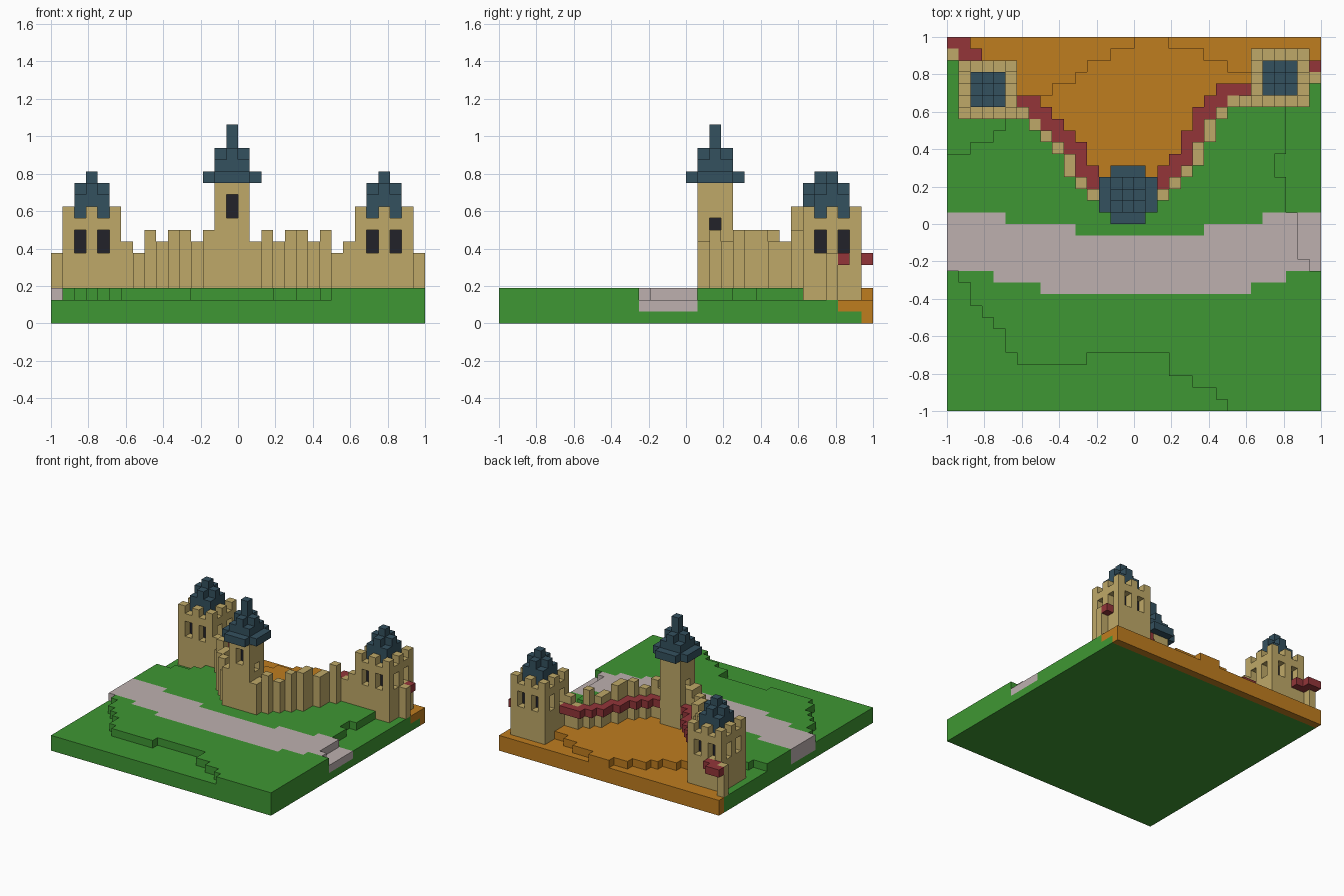
import bpy, bmesh

cube = bpy.data.objects.get("Cube")
if cube:
    bpy.data.objects.remove(cube, do_unlink=True)

U = 0.0625   # block size: the ground is 32 x 32 blocks
N = 32
cells = {}   # (i, j, k) -> part name


def linear(h):
    rgb = [int(h[n:n + 2], 16) / 255 for n in (0, 2, 4)]
    return [c / 12.92 if c <= 0.04045 else ((c + 0.055) / 1.055) ** 2.4 for c in rgb] + [1.0]


def material(name, h):
    m = bpy.data.materials.new(name)
    m.use_nodes = True
    m.diffuse_color = linear(h)
    bsdf = next(n for n in m.node_tree.nodes if n.type == 'BSDF_PRINCIPLED')
    bsdf.inputs["Base Color"].default_value = linear(h)
    bsdf.inputs["Roughness"].default_value = 0.9
    return m


def block(part, i, j, k, keep=False):
    """Fill a box of blocks; each range is (start, stop)."""
    for a in range(*i):
        for b in range(*j):
            for c in range(*k):
                if not (keep and (a, b, c) in cells):
                    cells[a, b, c] = part


def plus(part, i, j, k, r):
    """A square layer of blocks without its four corners."""
    for a in range(-r, r + 1):
        for b in range(-r, r + 1):
            if not (abs(a) == r and abs(b) == r):
                cells[i + a, j + b, k] = part


def steps(*runs):
    """Expand (value, count) runs into one value per column."""
    return [v for v, n in runs for _ in range(n)]


# Stone walls: column -> (first row, last row, top)
left_wall = {6: (25, 25, 7), 7: (24, 24, 6), 8: (23, 23, 8), 9: (22, 22, 7),
             10: (20, 21, 8), 11: (19, 19, 8), 12: (18, 18, 7), 13: (17, 18, 8)}
right_wall = {17: (17, 18, 7), 18: (18, 18, 8), 19: (19, 19, 7), 20: (20, 20, 8),
              21: (21, 22, 8), 22: (23, 24, 7), 23: (25, 25, 8), 24: (26, 26, 6),
              25: (26, 26, 7)}
walls = {**left_wall, **right_wall}

# Ground: low corners, path edges and courtyard edge for every column
low_front = steps((12, 1), (11, 1), (9, 1), (8, 1), (7, 1), (5, 1), (4, 6), (5, 7),
                  (3, 2), (2, 2), (1, 1), (0, 8))
low_back = steps((22, 2), (23, 2), (24, 1), (27, 4), (28, 2), (29, 1), (30, 2), (31, 2),
                 (32, 3), (31, 3), (30, 2), (29, 2), (26, 3), (17, 1), (13, 1), (12, 1))
path_near = steps((12, 4), (11, 4), (10, 18), (11, 3), (12, 3))
path_far = steps((17, 5), (16, 6), (15, 11), (16, 5), (17, 5))
court = [walls[i][1] + 1 if i in walls else
         31 if i == 0 else 30 if i < 6 else 20 if i < 17 else 29 for i in range(N)]

for i in range(N):
    for j in range(N):
        dip = j < low_front[i] or j >= low_back[i] or (i == 28 and j in (20, 21))
        top = "grass"
        if path_near[i] <= j < path_far[i]:
            top = "path"
        elif j >= court[i]:
            top = "courtyard"
        block("courtyard" if j == N - 1 else "grass", (i, i + 1), (j, j + 1), (0, 1))
        block(top, (i, i + 1), (j, j + 1), (1, 2 if dip else 3))


# Corner towers: recessed windows, alternating merlons, stepped roof
def corner_tower(side, i, j):
    wall, glass, roof = side + "_tower", side + "_tower_windows", side + "_tower_roof"
    block(wall, (i, i + 5), (j, j + 5), (2, 9))
    block(glass, (i + 1, i + 4), (j + 1, j + 4), (6, 8))
    for n in (1, 3):
        for k in (6, 7):
            for a, b in ((n, 0), (n, 4), (0, n), (4, n)):
                del cells[i + a, j + b, k]
    for a in range(5):
        for b in range(5):
            if (a in (0, 4) or b in (0, 4)) and (a + b) % 2 == 0:
                cells[i + a, j + b, 9] = wall
    block(roof, (i + 1, i + 4), (j + 1, j + 4), (9, 11))
    plus(roof, i + 2, j + 2, 11, 1)
    cells[i + 2, j + 2, 12] = roof


corner_tower("right", 1, 25)
corner_tower("left", 26, 26)

# Gate tower with a wide eave and a spire
block("middle_tower", (14, 17), (17, 20), (2, 12))
block("middle_tower_windows", (15, 16), (18, 19), (8, 11))
for c in ((15, 17, 9), (15, 17, 10), (14, 18, 8), (16, 18, 8)):
    del cells[c]
plus("middle_tower_roof", 15, 18, 12, 2)
block("middle_tower_roof", (14, 17), (17, 20), (13, 14))
plus("middle_tower_roof", 15, 18, 14, 1)
block("middle_tower_roof", (15, 16), (18, 19), (15, 17))

# Stepped walls and the walkway hung behind them
for name, wall, s in (("right_wall", left_wall, 1), ("left_wall", right_wall, -1)):
    for i, (a, b, top) in wall.items():
        block(name, (i, i + 1), (a, b + 1), (2, top), keep=False)
for wall, s in ((left_wall, 1), (right_wall, -1)):
    for i, (a, b, top) in wall.items():
        block("walkway", (i, i + 1), (b + 1, b + 2), (5, 6), keep=True)
        block("walkway", (i + s, i + s + 1), (a + 1, b + 2), (5, 6), keep=True)

# Broken wall stubs on the outer sides
block("right_wall", (0, 1), (30, 31), (2, 6))
block("left_wall", (31, 32), (28, 29), (2, 6))
for i, j in ((0, 31), (1, 31), (1, 30), (2, 30), (31, 29)):
    cells[i, j, 5] = "walkway"


# Turn each part's outer block faces into a mesh
def build(part, mat):
    bm = bmesh.new()
    verts = {}

    def vert(p):
        if p not in verts:
            verts[p] = bm.verts.new((p[0] * U - 1, p[1] * U - 1, p[2] * U))
        return verts[p]

    for c, owner in cells.items():
        if owner != part:
            continue
        for ax in range(3):
            for d in (0, 1):
                n = list(c)
                n[ax] += 2 * d - 1
                if tuple(n) in cells:
                    continue
                u, v = (ax + 1) % 3, (ax + 2) % 3
                quad = []
                for du, dv in ((0, 0), (1, 0), (1, 1), (0, 1)):
                    p = list(c)
                    p[ax] += d
                    p[u] += du
                    p[v] += dv
                    quad.append(vert(tuple(p)))
                bm.faces.new(quad if d else quad[::-1])
    bmesh.ops.dissolve_limit(bm, angle_limit=0.01, verts=bm.verts[:], edges=bm.edges[:])
    me = bpy.data.meshes.new(part)
    bm.to_mesh(me)
    bm.free()
    me.materials.append(mat)
    bpy.context.collection.objects.link(bpy.data.objects.new(part, me))


grass = material("grass green", "3f9733")
earth = material("earth orange", "BF7D1F")
gravel = material("path grey", "BDB0AF")
stone = material("sandstone", "BFA968")
slate = material("slate blue", "34515F")
brick = material("brick red", "933539")
dark = material("window dark", "22222A")

for part in sorted(set(cells.values())):
    if part.endswith("windows"):
        mat = dark
    elif part.endswith("roof"):
        mat = slate
    else:
        mat = {"grass": grass, "path": gravel, "courtyard": earth,
               "walkway": brick}.get(part, stone)
    build(part, mat)
